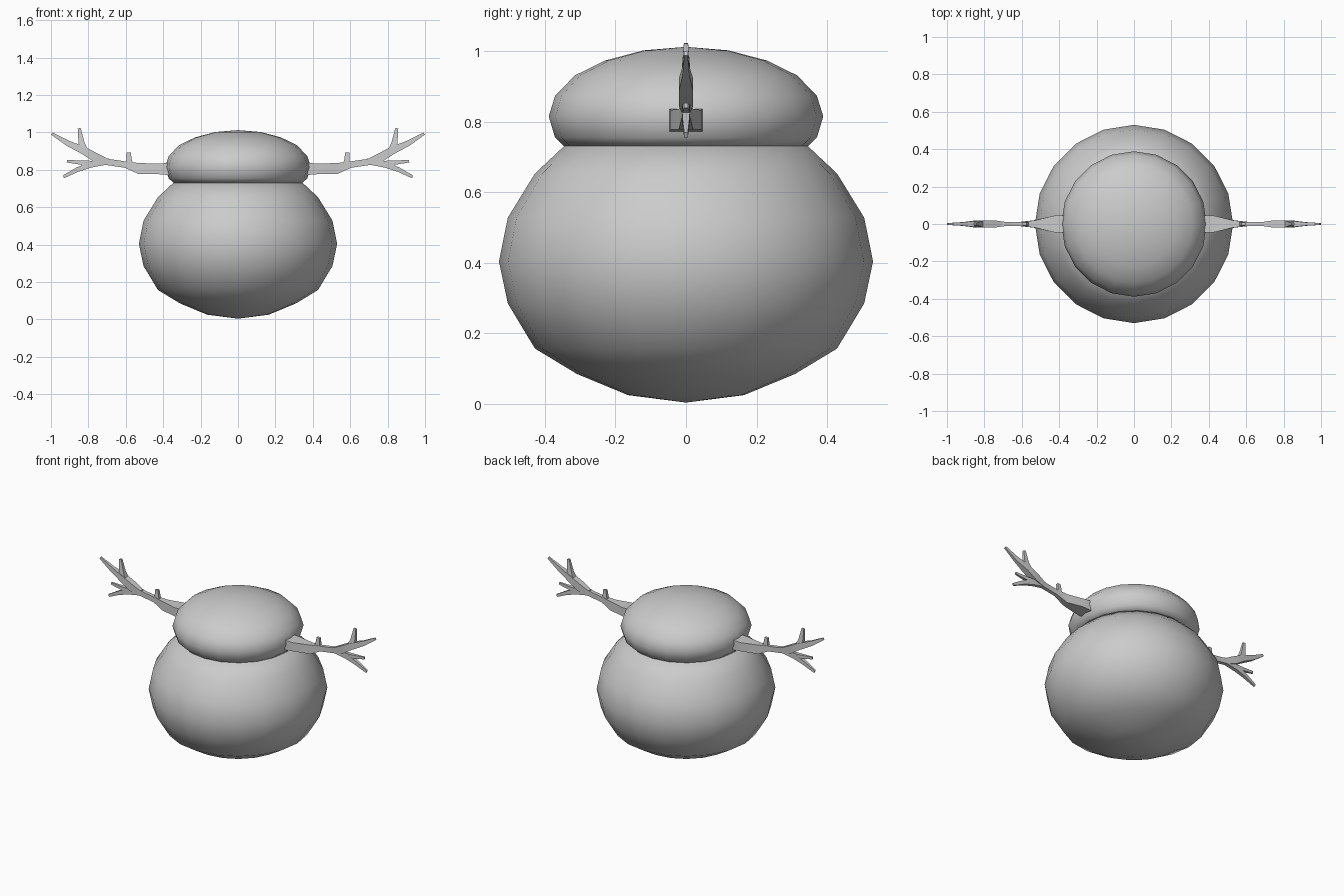
import bpy, bmesh, math
from mathutils import Vector

if "Cube" in bpy.data.objects:
    bpy.data.objects.remove(bpy.data.objects["Cube"])

grey = bpy.data.materials.new("plain_grey")
grey.use_nodes = True
colour = (0.6, 0.6, 0.6, 1)
grey.diffuse_color = colour
grey.node_tree.nodes["Principled BSDF"].inputs["Base Color"].default_value = colour


def finish(bm, name, angle):
    bmesh.ops.recalc_face_normals(bm, faces=bm.faces)
    mesh = bpy.data.meshes.new(name)
    bm.to_mesh(mesh)
    bm.free()
    mesh.materials.append(grey)
    obj = bpy.data.objects.new(name, mesh)
    bpy.context.collection.objects.link(obj)
    bpy.ops.object.select_all(action="DESELECT")
    obj.select_set(True)
    bpy.context.view_layer.objects.active = obj
    bpy.ops.object.shade_smooth_by_angle(angle=math.radians(angle))


def skin(bm, rings):
    """Join consecutive rings of vertices into a tube with closed ends."""
    for a, b in zip(rings, rings[1:]):
        for i in range(len(a)):
            j = (i + 1) % len(a)
            bm.faces.new((a[i], a[j], b[j], b[i]))
    bm.faces.new(rings[0])
    bm.faces.new(rings[-1])


def lathe(name, profile, sides=20):
    bm = bmesh.new()
    rings = []
    for r, z in profile:
        ring = []
        for i in range(sides):
            a = math.tau * i / sides + math.pi / 2
            ring.append(bm.verts.new((r * math.cos(a), r * math.sin(a), z)))
        rings.append(ring)
    skin(bm, rings)
    bmesh.ops.remove_doubles(bm, verts=bm.verts, dist=0.0005)
    finish(bm, name, 60)


def branch(bm, side, points):
    """Four-sided tapering limb; points are x, z, half depth, half thickness."""
    rings = []
    for i, (x, z, depth, thick) in enumerate(points):
        before, after = points[max(i - 1, 0)], points[min(i + 1, len(points) - 1)]
        along = Vector((after[0] - before[0], after[1] - before[1])).normalized()
        nx, nz = -along.y * thick, along.x * thick
        rings.append([bm.verts.new((side * (x + s * nx), d * depth, z + s * nz))
                      for s, d in ((-1, -1), (-1, 1), (1, 1), (1, -1))])
    skin(bm, rings)


# Round body and flattened head
lathe("body", [(0.0001, 0.004), (0.164, 0.025), (0.309, 0.085), (0.428, 0.157),
               (0.505, 0.285), (0.53, 0.404), (0.505, 0.528), (0.428, 0.653),
               (0.345, 0.731), (0.0001, 0.731)])
lathe("head", [(0.0001, 0.729), (0.345, 0.73), (0.371, 0.755), (0.389, 0.815),
               (0.371, 0.873), (0.315, 0.931), (0.23, 0.973), (0.12, 1.002),
               (0.0001, 1.012)])

# Twig arms: main limb, knot twig, upper finger, lower fork
limbs = [
    [(0.36, 0.804, 0.047, 0.033), (0.43, 0.805, 0.044, 0.028), (0.53, 0.807, 0.02, 0.029),
     (0.6, 0.827, 0.012, 0.017), (0.7, 0.842, 0.012, 0.017), (0.76, 0.865, 0.02, 0.024),
     (0.83, 0.905, 0.02, 0.02), (0.91, 0.942, 0.01, 0.015), (0.995, 0.993, 0.005, 0.007)],
    [(0.58, 0.82, 0.011, 0.02), (0.582, 0.855, 0.01, 0.014), (0.585, 0.893, 0.008, 0.011)],
    [(0.82, 0.895, 0.02, 0.02), (0.837, 0.945, 0.012, 0.016), (0.849, 1.022, 0.006, 0.008)],
    [(0.69, 0.846, 0.012, 0.016), (0.79, 0.828, 0.012, 0.017), (0.86, 0.8, 0.01, 0.012),
     (0.933, 0.762, 0.005, 0.008)],
    [(0.78, 0.832, 0.012, 0.016), (0.84, 0.838, 0.01, 0.011), (0.915, 0.846, 0.005, 0.007)],
]
for name, side in (("left_arm", 1), ("right_arm", -1)):
    bm = bmesh.new()
    for limb in limbs:
        branch(bm, side, limb)
    finish(bm, name, 50)
